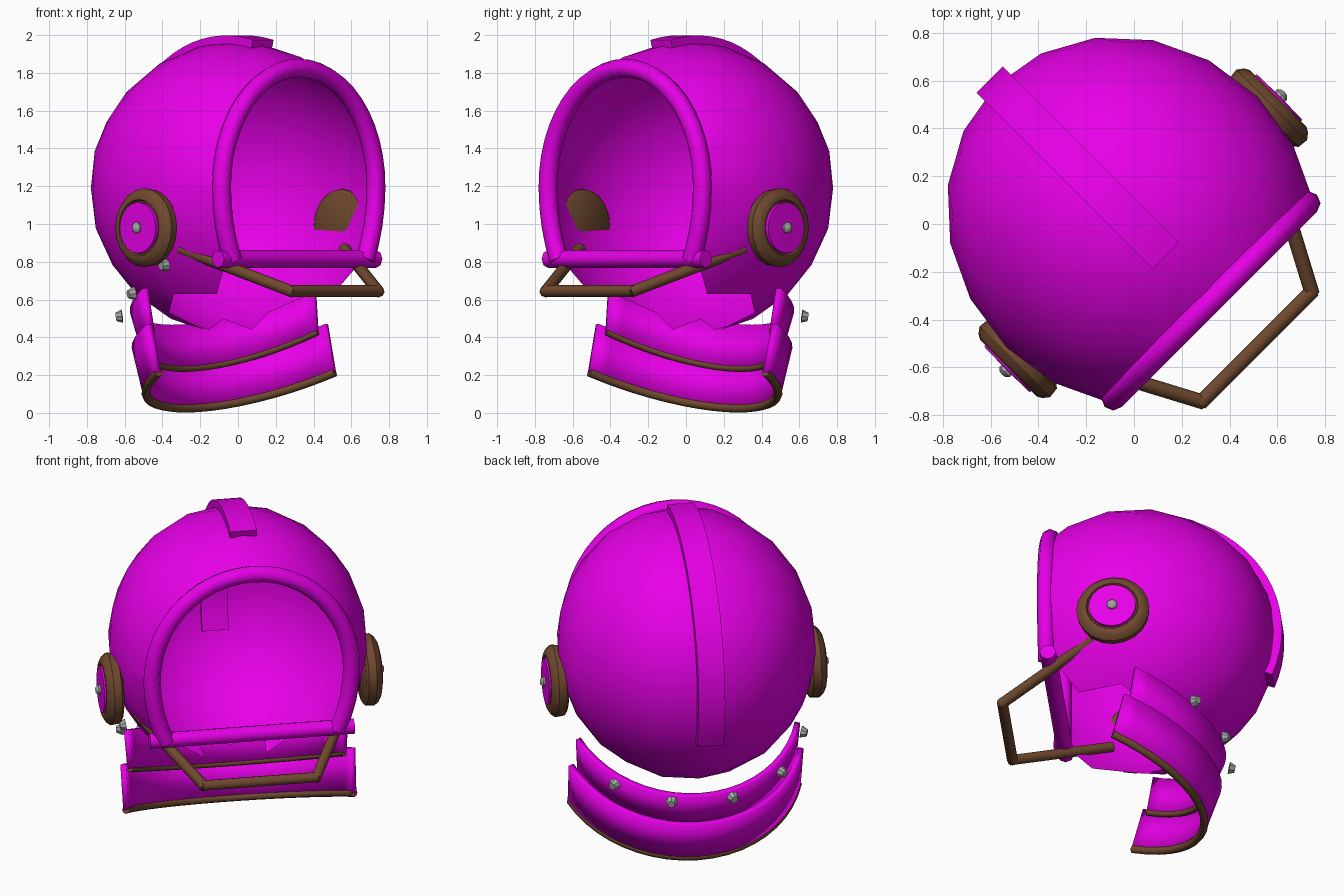
import bpy, bmesh
from math import pi, sin, cos, asin, sqrt, radians
from mathutils import Vector, Matrix

cube = bpy.data.objects.get("Cube")
if cube:
    bpy.data.objects.remove(cube, do_unlink=True)

# Parts are built facing +x, with y across the helmet, then turned to this heading
HEADING = radians(-45)
CENTRE = Vector((-0.014, 0, 1.19))
RADII = Vector((0.805, 0.742, 0.775))
FACE = 0.455  # forward position of the face ring


def material(name, rgb):
    m = bpy.data.materials.new(name)
    m.use_nodes = True
    m.diffuse_color = (*rgb, 1)
    bsdf = next(n for n in m.node_tree.nodes if n.type == 'BSDF_PRINCIPLED')
    bsdf.inputs["Base Color"].default_value = (*rgb, 1)
    return m


MAGENTA = material("magenta", (0.8, 0.0, 0.8))
BROWN = material("leather brown", (0.16, 0.067, 0.028))
GREY = material("bolt grey", (0.36, 0.38, 0.36))


def place(name, data, mat):
    ob = bpy.data.objects.new(name, data)
    data.materials.append(mat)
    ob.rotation_euler.z = HEADING
    bpy.context.scene.collection.objects.link(ob)
    return ob


def mesh_part(name, bm, mat, angle=40):
    bmesh.ops.recalc_face_normals(bm, faces=bm.faces)
    me = bpy.data.meshes.new(name)
    bm.to_mesh(me)
    bm.free()
    ob = place(name, me, mat)
    bpy.ops.object.select_all(action='DESELECT')
    bpy.context.view_layer.objects.active = ob
    ob.select_set(True)
    bpy.ops.object.shade_smooth_by_angle(angle=radians(angle))
    return ob


def tube(name, points, radius, mat):
    cu = bpy.data.curves.new(name, 'CURVE')
    cu.dimensions = '3D'
    cu.bevel_depth = radius
    cu.bevel_resolution = 2
    cu.use_fill_caps = True
    sp = cu.splines.new('POLY')
    sp.points.add(len(points) - 1)
    for p, co in zip(sp.points, points):
        p.co = (*co, 1)
    return place(name, cu, mat)


def lathe(name, profile, side, origin, mat, steps=20):
    """Spin (radius, outward) pairs around the sideways axis."""
    bm = bmesh.new()
    verts = [bm.verts.new((r, side * out, 0)) for r, out in profile]
    edges = [bm.edges.new(pair) for pair in zip(verts, verts[1:])]
    bmesh.ops.spin(bm, geom=verts + edges, cent=(0, 0, 0), axis=(0, 1, 0),
                   angle=2 * pi, steps=steps, use_merge=True)
    bmesh.ops.remove_doubles(bm, verts=bm.verts, dist=0.0005)
    bmesh.ops.translate(bm, verts=bm.verts, vec=origin)
    return mesh_part(name, bm, mat)


# Round shell: cut flat at the face, with a rough neck hole underneath
bm = bmesh.new()
bmesh.ops.create_icosphere(bm, subdivisions=3, radius=1,
                           matrix=Matrix.Translation(CENTRE) @ Matrix.Diagonal((*RADII, 1)))
neck = [f for f in bm.faces
        if f.calc_center_median().z < 0.56 + 0.45 * f.calc_center_median().x]
bmesh.ops.delete(bm, geom=neck, context='FACES')
bmesh.ops.bisect_plane(bm, geom=bm.verts[:] + bm.edges[:] + bm.faces[:],
                       plane_co=(FACE - 0.01, 0, 0), plane_no=(1, 0, 0),
                       clear_outer=True)
mesh_part("helmet_shell", bm, MAGENTA, 60)

# Face ring: an arch that ends on the bar
arch = []
for i in range(33):
    a = radians(-31 + 242 * i / 32)
    height = 0.625 if sin(a) > 0 else 0.76
    arch.append((FACE, 0.578 * cos(a), 1.2 + height * sin(a)))
tube("face_ring", arch, 0.05, MAGENTA)
tube("face_bar", [(0.442, -0.592, 0.815), (0.442, 0.592, 0.815)], 0.047, MAGENTA)

# Chin guard: front rod and two side rods running back into the shell
tube("guard_front", [(0.725, -0.335, 0.645), (0.725, 0.335, 0.645)], 0.031, BROWN)
for side, label in ((-1, "right"), (1, "left")):
    tube("guard_side_" + label,
         [(0.735, side * 0.32, 0.64), (0.18, side * 0.615, 0.87)], 0.031, BROWN)

    # Ear pad, its disc and the bolt in the middle
    origin = Vector((0.055, 0, 0.98))
    lathe("ear_pad_" + label,
          [(0, 0.70), (0.185, 0.70), (0.204, 0.715), (0.209, 0.76), (0.19, 0.785),
           (0.168, 0.798), (0.15, 0.798), (0.143, 0.785), (0, 0.785)],
          side, origin, BROWN)
    lathe("ear_disc_" + label,
          [(0, 0.775), (0.135, 0.775), (0.135, 0.806), (0, 0.809)],
          side, origin, MAGENTA)
    lathe("ear_bolt_" + label,
          [(0, 0.80), (0.03, 0.80), (0.03, 0.82), (0.016, 0.834), (0, 0.836)],
          side, origin, GREY, 8)

# Crest strap: a rectangular section swept over the crown and down the back
bm = bmesh.new()
rows = []
for i in range(25):
    a = radians(-14 + 125 * i / 24)
    inner = 0.985 if a < radians(80) else 0.957
    outer = 1.043
    d = Vector((-sin(a) * RADII.x, 0, cos(a) * RADII.z))
    rows.append([bm.verts.new(CENTRE + d * r + Vector((0, w, 0)))
                 for r, w in ((inner, -0.077), (outer, -0.077),
                              (outer, 0.077), (inner, 0.077))])
for p, q in zip(rows, rows[1:]):
    for k in range(4):
        n = (k + 1) % 4
        bm.faces.new((p[k], p[n], q[n], q[k]))
bm.faces.new(rows[0])
bm.faces.new(rows[-1])
mesh_part("crest_strap", bm, MAGENTA)


def collar_arc(front, back, half_width, z_end, z_back, steps=20):
    """Circular arc round the back, tilted down towards the rear."""
    depth = front - back
    radius = (half_width ** 2 + depth ** 2) / (2 * depth)
    reach = asin(half_width / radius)
    pts = []
    for i in range(steps + 1):
        t = reach * (2 * i / steps - 1)
        y = radius * sin(t)
        x = back + radius - sqrt(radius ** 2 - y ** 2)
        pts.append((x, y, z_back + (z_end - z_back) * (x - back) / depth))
    return pts


# Collar: two leaning bands with brown piping on their lower rims
bands = {
    "lower_collar": (collar_arc(0.065, -0.40, 0.66, 0.215, 0.024),
                     collar_arc(0.0, -0.485, 0.665, 0.47, 0.27), 0.023),
    "upper_collar": (collar_arc(-0.025, -0.415, 0.62, 0.43, 0.235),
                     collar_arc(-0.06, -0.51, 0.635, 0.66, 0.46), 0.019),
}
for name, (low, high, piping) in bands.items():
    bm = bmesh.new()
    a = [bm.verts.new(p) for p in low]
    b = [bm.verts.new(p) for p in high]
    for i in range(len(a) - 1):
        bm.faces.new((a[i], a[i + 1], b[i + 1], b[i]))
    ob = mesh_part(name, bm, MAGENTA)
    solid = ob.modifiers.new("thickness", 'SOLIDIFY')
    solid.thickness = 0.033
    solid.offset = 0
    tube(name + "_piping", low, piping, BROWN)

# Bolts spread around the upper band
spots = [(0.13, -0.69, 0.78), (-0.14, -0.66, 0.63), (-0.40, -0.49, 0.51),
         (-0.545, -0.18, 0.44), (-0.545, 0.18, 0.44), (-0.40, 0.49, 0.51)]
for i, spot in enumerate(spots):
    bm = bmesh.new()
    out = Vector((spot[0] - 0.15, spot[1], -0.1)).normalized()
    turn = out.to_track_quat('Z', 'Y').to_matrix().to_4x4()
    bmesh.ops.create_cone(bm, cap_ends=True, segments=8, radius1=0.036,
                          radius2=0.022, depth=0.034,
                          matrix=Matrix.Translation(spot) @ turn)
    mesh_part("collar_bolt_%d" % (i + 1), bm, GREY)
